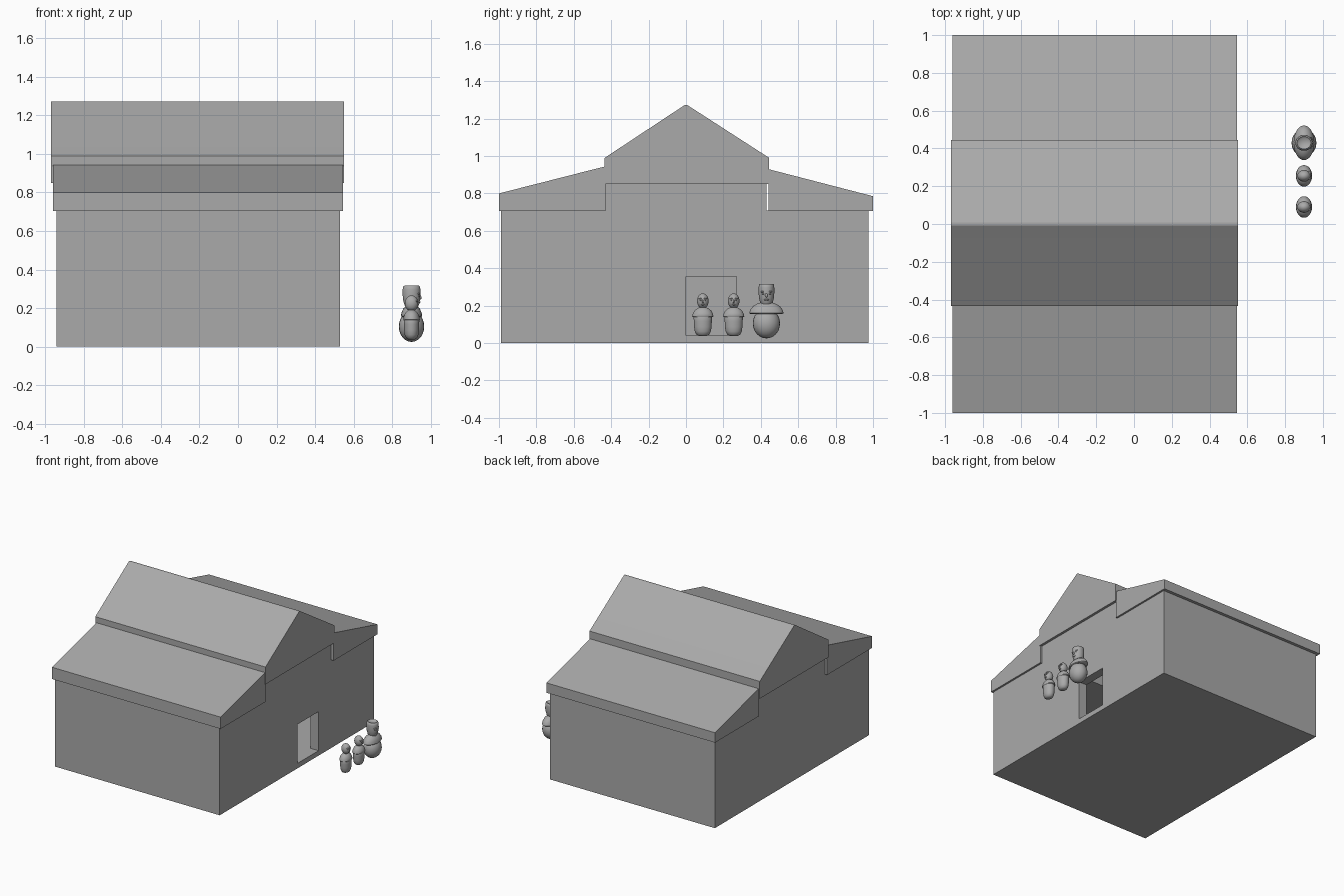
import bpy, bmesh
from math import cos, sin, tau, radians
from mathutils import Matrix, Vector

cube = bpy.data.objects.get("Cube")
if cube:
    bpy.data.objects.remove(cube, do_unlink=True)

grey = bpy.data.materials.new("plain grey")
grey.use_nodes = True
colour = (0.4, 0.4, 0.4, 1)
grey.diffuse_color = colour
grey.node_tree.nodes["Principled BSDF"].inputs["Base Color"].default_value = colour


def finish(bm, name, smooth=None):
    bmesh.ops.recalc_face_normals(bm, faces=bm.faces)
    mesh = bpy.data.meshes.new(name)
    bm.to_mesh(mesh)
    bm.free()
    mesh.materials.append(grey)
    ob = bpy.data.objects.new(name, mesh)
    bpy.context.collection.objects.link(ob)
    if smooth:
        bpy.ops.object.select_all(action='DESELECT')
        ob.select_set(True)
        bpy.context.view_layer.objects.active = ob
        bpy.ops.object.shade_smooth_by_angle(angle=radians(smooth))
    return ob


def extrude(name, profile, x0, x1, smooth=None):
    """Sweep a y-z outline along x."""
    bm = bmesh.new()
    face = bm.faces.new([bm.verts.new((x0, y, z)) for y, z in profile])
    swept = bmesh.ops.extrude_face_region(bm, geom=[face])
    verts = [v for v in swept["geom"] if isinstance(v, bmesh.types.BMVert)]
    bmesh.ops.translate(bm, verts=verts, vec=(x1 - x0, 0, 0))
    return finish(bm, name, smooth)


def cut(ob, cutter):
    mod = ob.modifiers.new("cut", 'BOOLEAN')
    mod.object = cutter
    mod.solver = 'EXACT'
    cutter.hide_render = True
    cutter.hide_viewport = True
    cutter.display_type = 'WIRE'


# Hollow hall with a raised middle bay
def hall_outline(front, back, mid, floor, low, high):
    return [(front, floor), (back, floor), (back, low), (mid, low),
            (mid, high), (-mid, high), (-mid, low), (front, low)]


hall = extrude("hall_walls", hall_outline(-0.99, 0.975, 0.43, 0, 0.71, 0.86), -0.94, 0.53)
cut(hall, extrude("hall_cavity", hall_outline(-0.92, 0.905, 0.39, 0.04, 0.70, 0.85), -0.87, 0.46))
cut(hall, extrude("door_cutter", [(0, 0.04), (0.27, 0.04), (0.27, 0.355), (0, 0.355)], 0.4, 0.6))

# Roofs: two lean-to wings and a gable with a softened ridge
extrude("front_wing_roof", [(-1, 0.705), (-0.43, 0.705), (-0.43, 0.945), (-1, 0.80)], -0.96, 0.545)
extrude("back_wing_roof", [(0.44, 0.705), (1, 0.705), (1, 0.785), (0.44, 0.93)], -0.96, 0.545)
extrude("gable_roof", [(-0.435, 0.85), (0.445, 0.85), (0.445, 0.99), (0.02, 1.264),
                       (0.007, 1.273), (-0.007, 1.273), (-0.02, 1.264), (-0.435, 0.99)],
        -0.97, 0.55, 30)


def lathe(bm, profile, centre, sx, sy, steps=24):
    """Elliptical rings of (radius, height), capped at both ends."""
    rings = [[bm.verts.new((centre[0] + sx * r * cos(tau * i / steps),
                            centre[1] + sy * r * sin(tau * i / steps),
                            centre[2] + z)) for i in range(steps)] for r, z in profile]
    for a, b in zip(rings, rings[1:]):
        for i in range(steps):
            j = (i + 1) % steps
            bm.faces.new((a[i], a[j], b[j], b[i]))
    bm.faces.new(rings[0][::-1])
    bm.faces.new(rings[-1])


def ball(bm, centre, size):
    bmesh.ops.create_uvsphere(bm, u_segments=20, v_segments=12, radius=1,
                              matrix=Matrix.Translation(Vector(centre)) @ Matrix.Diagonal((*size, 1)))


# Cape dome: unit radius, unit height
CAPE = [(0.6, 0.05), (0.92, 0), (1, 0.08), (0.94, 0.35), (0.78, 0.65), (0.5, 0.88), (0.2, 1)]


def face(bm, x, y, z, w, h):
    """Brow, nose, eyes and lips on the +x side of a head."""
    ball(bm, (x + 0.9 * w, y, z), (0.24 * w, 0.16 * w, 0.22 * h))
    ball(bm, (x + 0.75 * w, y, z - 0.42 * h), (0.24 * w, 0.3 * w, 0.1 * h))
    for side in (-1, 1):
        ball(bm, (x + 0.78 * w, y + side * 0.38 * w, z + 0.16 * h), (0.18 * w, 0.2 * w, 0.1 * h))
        ball(bm, (x + 0.68 * w, y + side * 0.4 * w, z + 0.36 * h), (0.28 * w, 0.32 * w, 0.09 * h))


# Two small figures
for name, y in (("first", 0.09), ("second", 0.255)):
    bm = bmesh.new()
    lathe(bm, [(0.018, 0), (0.034, 0.008), (0.043, 0.025), (0.047, 0.05),
               (0.048, 0.08), (0.05, 0.11), (0.035, 0.13)], (0.9, y, 0.037), 0.82, 1)
    lathe(bm, [(r, z * 0.055) for r, z in CAPE], (0.9, y, 0.138), 0.043, 0.057)
    ball(bm, (0.9, y, 0.225), (0.035, 0.031, 0.041))
    face(bm, 0.905, y, 0.223, 0.031, 0.041)
    finish(bm, name + "_small_figure", 50)

# Large figure with a tall flat-topped head
bm = bmesh.new()
ball(bm, (0.9, 0.43, 0.105), (0.066, 0.073, 0.08))
lathe(bm, [(r, z * 0.065) for r, z in CAPE], (0.9, 0.43, 0.155), 0.055, 0.092)
lathe(bm, [(0.5, 0), (0.78, 0.022), (0.95, 0.05), (1, 0.075), (1, 0.105), (0.94, 0.12),
           (0.8, 0.125), (0.6, 0.116)], (0.9, 0.43, 0.192), 0.046, 0.042)
face(bm, 0.902, 0.43, 0.255, 0.044, 0.055)
finish(bm, "large_figure", 50)
